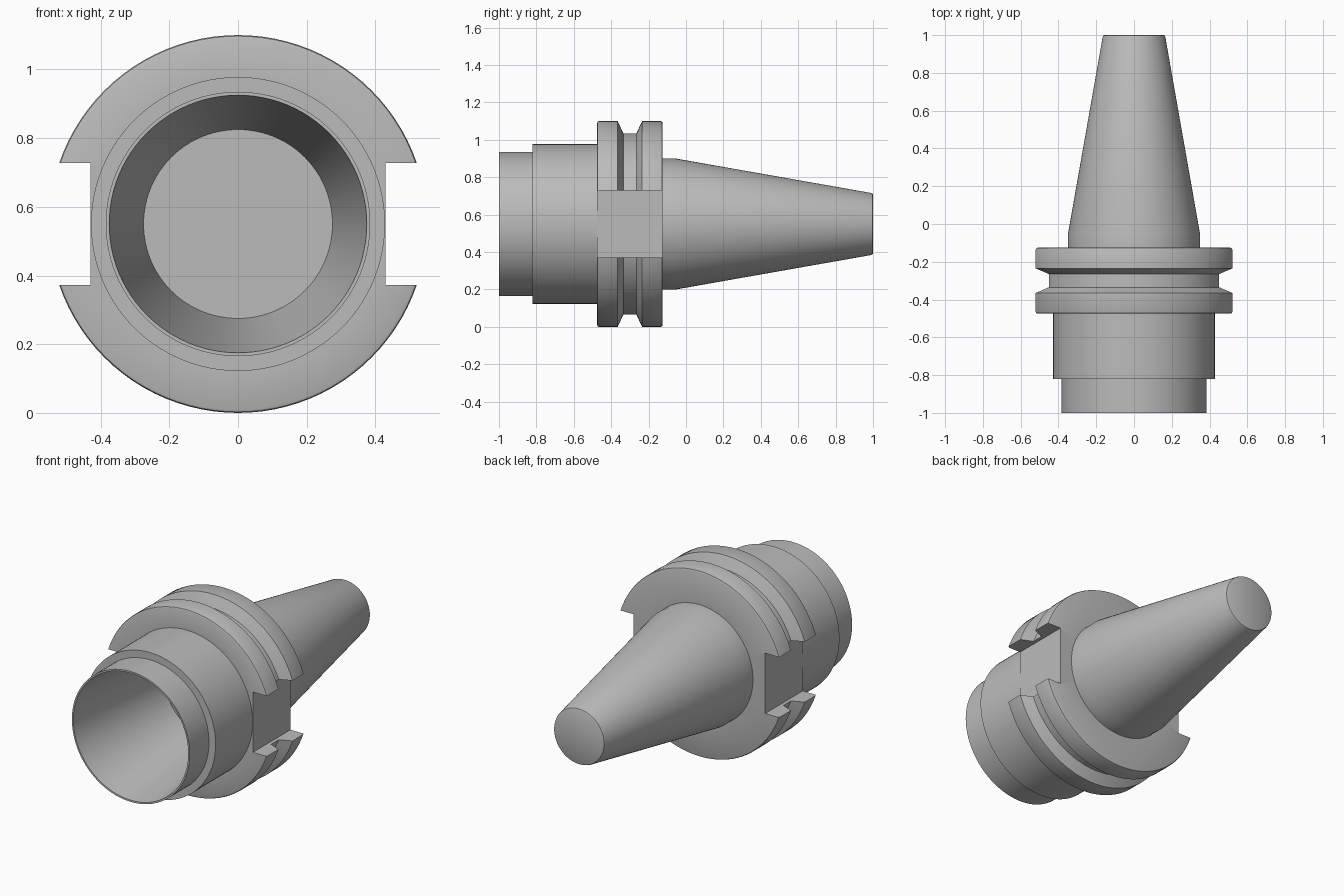
import bpy
import bmesh
import math
from mathutils import Vector

cube = bpy.data.objects.get("Cube")
if cube:
    bpy.data.objects.remove(cube, do_unlink=True)

AXIS_Z = 0.55      # height of the turning axis
SEGMENTS = 96

# Single machined-steel colour
steel = bpy.data.materials.new("grey_steel")
steel.use_nodes = True
colour = (0.5, 0.5, 0.5, 1)
steel.diffuse_color = colour
steel.node_tree.nodes["Principled BSDF"].inputs["Base Color"].default_value = colour


def add_object(name, bm):
    mesh = bpy.data.meshes.new(name)
    bm.to_mesh(mesh)
    bm.free()
    obj = bpy.data.objects.new(name, mesh)
    bpy.context.collection.objects.link(obj)
    mesh.materials.append(steel)
    return obj


def lathe(name, profile):
    """Turn a closed (y, radius) profile around the y axis."""
    bm = bmesh.new()
    verts = [bm.verts.new((r, y, AXIS_Z)) for y, r in profile]
    edges = [bm.edges.new(pair) for pair in zip(verts, verts[1:])]
    bmesh.ops.spin(bm, geom=verts + edges, cent=(0, 0, AXIS_Z), axis=(0, 1, 0),
                   angle=math.tau, steps=SEGMENTS, use_duplicate=False)
    bmesh.ops.remove_doubles(bm, verts=bm.verts, dist=0.0002)
    bmesh.ops.recalc_face_normals(bm, faces=bm.faces)
    return add_object(name, bm)


def box(name, low, high):
    bm = bmesh.new()
    bmesh.ops.create_cube(bm, size=1)
    low, high = Vector(low), Vector(high)
    for v in bm.verts:
        v.co = (low + high) / 2 + v.co * (high - low)
    return add_object(name, bm)


# Tapered bore, stepped nose, grooved flange and tapered shank in one turning
bore = [(-0.29, 0), (-0.29, 0.275), (-1, 0.375)]
nose = [(-1, 0.385), (-0.82, 0.385), (-0.82, 0.428), (-0.475, 0.428)]
flange = [(-0.475, 0.54), (-0.472, 0.547), (-0.465, 0.55), (-0.365, 0.55),
          (-0.335, 0.485), (-0.265, 0.485), (-0.235, 0.55), (-0.135, 0.55),
          (-0.128, 0.547), (-0.125, 0.54)]
shank = [(-0.125, 0.35), (-0.055, 0.35), (0.99, 0.166), (0.997, 0.163),
         (1, 0.157), (1, 0)]
holder = lathe("tool_holder", bore + nose + flange + shank)

# Drive slots cut through both sides of the flange
for side in (-1, 1):
    xs = sorted((side * 0.43, side * 0.7))
    cutter = box("slot_cutter", (xs[0], -0.5, AXIS_Z - 0.178),
                 (xs[1], -0.1, AXIS_Z + 0.178))
    cutter.hide_render = True
    cut = holder.modifiers.new("drive_slot", 'BOOLEAN')
    cut.operation = 'DIFFERENCE'
    cut.solver = 'EXACT'
    cut.object = cutter
    bpy.ops.object.select_all(action='DESELECT')
    holder.select_set(True)
    bpy.context.view_layer.objects.active = holder
    bpy.ops.object.modifier_apply(modifier=cut.name)
    bpy.data.objects.remove(cutter, do_unlink=True)

# Smooth turned surfaces, crisp machined edges
bpy.ops.object.shade_smooth_by_angle(angle=math.radians(30))
